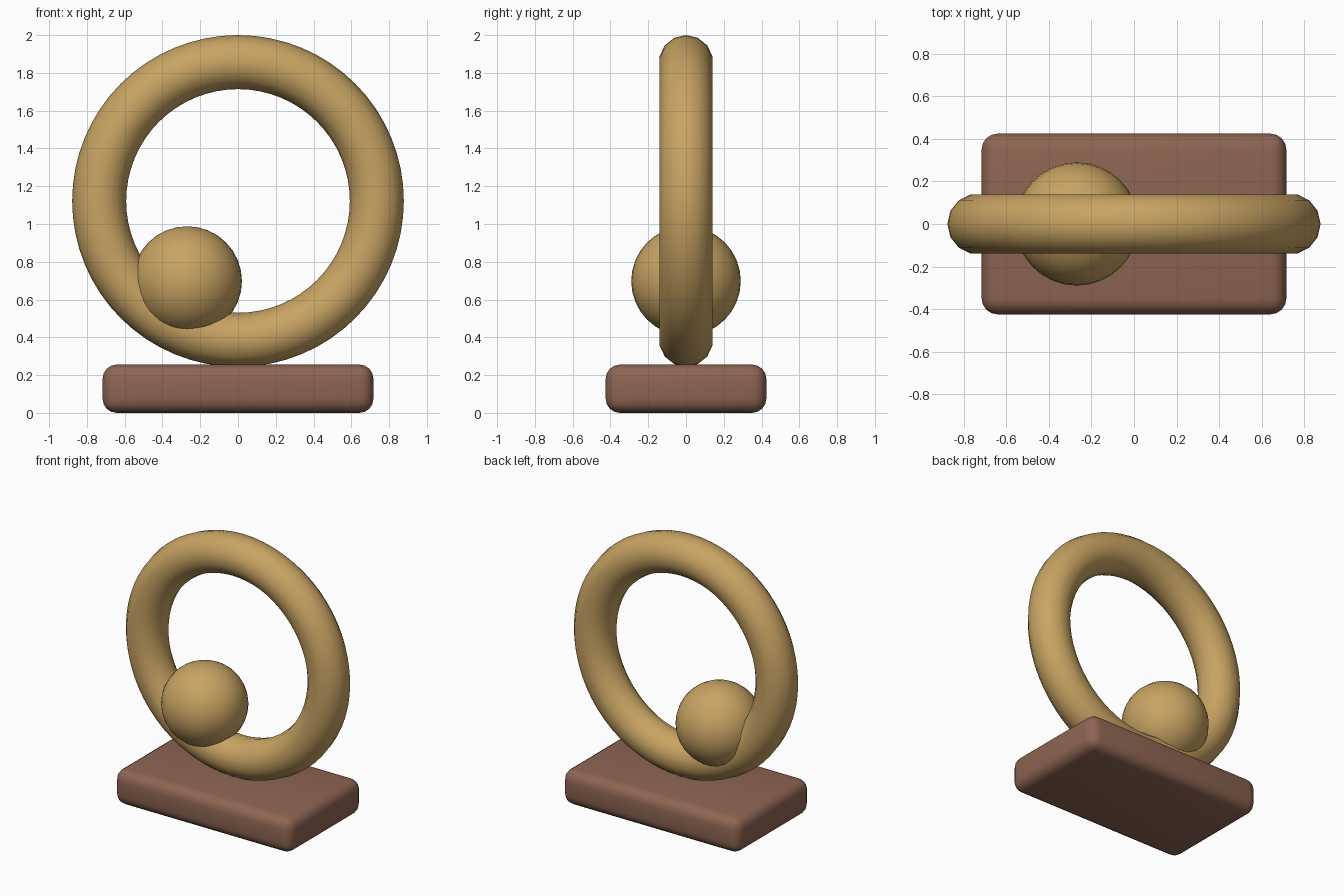
import bpy
import math

cube = bpy.data.objects.get("Cube")
if cube:
    bpy.data.objects.remove(cube, do_unlink=True)


def make_material(name, color):
    mat = bpy.data.materials.new(name)
    mat.use_nodes = True
    mat.diffuse_color = color
    for node in mat.node_tree.nodes:
        if node.type == 'BSDF_PRINCIPLED':
            node.inputs["Base Color"].default_value = color
    return mat


def finish(name, mat):
    """Name, colour and smooth the active object."""
    obj = bpy.context.object
    obj.name = name
    obj.data.materials.append(mat)
    bpy.ops.object.shade_smooth_by_angle(angle=math.radians(40))
    return obj


brass = make_material("brass", (0.58, 0.37, 0.125, 1))
walnut = make_material("walnut brown", (0.27, 0.13, 0.085, 1))

# Rounded rectangular plinth
size = (1.434, 0.85, 0.256)
bpy.ops.mesh.primitive_cube_add(size=1, location=(0, 0, size[2] / 2))
base = bpy.context.object
base.scale = size
bpy.ops.object.transform_apply(location=False, rotation=False, scale=True)
bevel = base.modifiers.new("rounded_edges", 'BEVEL')
bevel.width = 0.075
bevel.segments = 4
bpy.ops.object.modifier_apply(modifier=bevel.name)
finish("base", walnut)

# Upright ring, slightly sunk into the plinth
bpy.ops.mesh.primitive_torus_add(
    major_radius=0.735, minor_radius=0.143, major_segments=64, minor_segments=14,
    location=(0, 0, 1.122), rotation=(math.pi / 2, 0, 0))
finish("ring", brass)

# Ball resting inside the ring, merging with its tube
bpy.ops.mesh.primitive_uv_sphere_add(
    segments=32, ring_count=16, radius=0.29, location=(-0.269, 0, 0.698))
finish("ball", brass)
